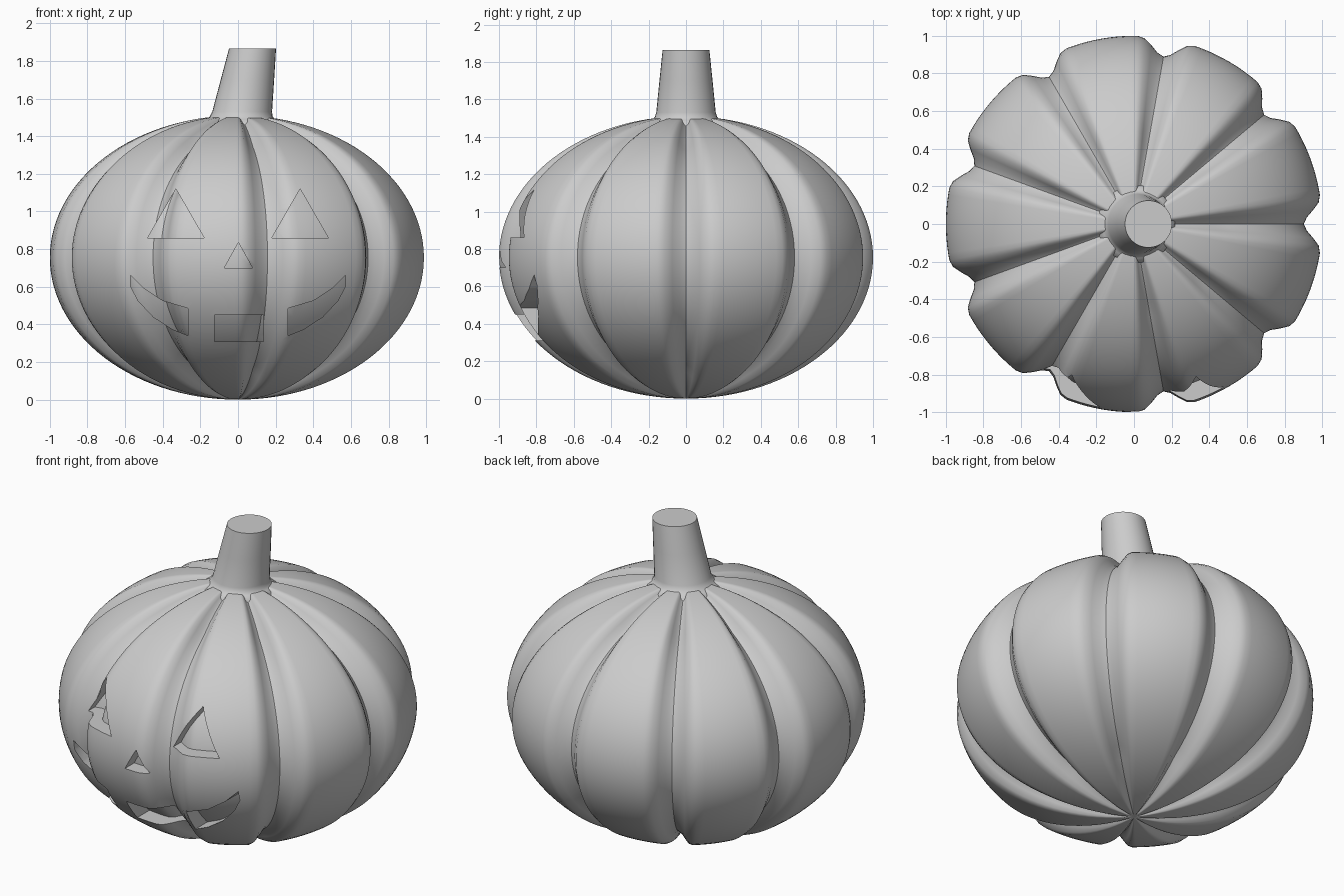
import bpy, bmesh, math

if "Cube" in bpy.data.objects:
    bpy.data.objects.remove(bpy.data.objects["Cube"])

LOBES = 9
HALF = 0.755      # half height of the body, also its centre height

skin = bpy.data.materials.new("plain grey")
skin.diffuse_color = (0.6, 0.6, 0.6, 1)
skin.use_nodes = True
skin.node_tree.nodes["Principled BSDF"].inputs["Base Color"].default_value = skin.diffuse_color


def finish(name, bm, angle=40):
    bmesh.ops.recalc_face_normals(bm, faces=bm.faces)
    me = bpy.data.meshes.new(name)
    bm.to_mesh(me)
    bm.free()
    ob = bpy.data.objects.new(name, me)
    bpy.context.collection.objects.link(ob)
    me.materials.append(skin)
    return ob


def smooth(ob, angle):
    bpy.ops.object.select_all(action='DESELECT')
    bpy.context.view_layer.objects.active = ob
    ob.select_set(True)
    bpy.ops.object.shade_smooth_by_angle(angle=math.radians(angle))


def bridge(bm, rings):
    for a, b in zip(rings, rings[1:]):
        n = len(a)
        for i in range(n):
            j = (i + 1) % n
            bm.faces.new((a[i], a[j], b[j], b[i]))


def ribbed_body(name, scale):
    """Flattened globe with narrow rounded grooves running pole to pole."""
    bm = bmesh.new()
    rings, rows, cols = [], 60, LOBES * 18
    for k in range(1, rows):
        t = math.pi * k / rows
        r, h = math.sin(t), -math.cos(t)
        ring = []
        for i in range(cols):
            a = 2 * math.pi * i / cols
            step = 360 / LOBES
            d = math.degrees(a) % step
            d = min(d, step - d)
            u = min(1, d / 8.5)
            groove = 1 - u * u * (3 - 2 * u)
            s = scale * (1 - 0.097 * groove * min(1, r / 0.5))
            ring.append(bm.verts.new((r * s * math.cos(a), r * s * math.sin(a),
                                      HALF + HALF * h * s)))
        rings.append(ring)
    bridge(bm, rings)
    for ring, h in ((rings[0], -1), (rings[-1], 1)):
        pole = bm.verts.new((0, 0, HALF + HALF * h * scale))
        for i in range(cols):
            bm.faces.new((ring[i], ring[(i + 1) % cols], pole))
    return finish(name, bm)


def cut(ob, tool):
    mod = ob.modifiers.new("cut", 'BOOLEAN')
    mod.operation = 'DIFFERENCE'
    mod.solver = 'EXACT'
    mod.object = tool
    bpy.context.view_layer.objects.active = ob
    bpy.ops.object.modifier_apply(modifier=mod.name)


# Carved face outlines in x, z
eye = [(0.18, 0.86), (0.48, 0.86), (0.33, 1.12)]
nose = [(-0.073, 0.70), (0.077, 0.70), (0.002, 0.835)]
grin = [(0.265, 0.34), (0.35, 0.375), (0.45, 0.44), (0.53, 0.525), (0.57, 0.60),
        (0.57, 0.66), (0.50, 0.59), (0.40, 0.525), (0.265, 0.485)]
tooth = [(-0.125, 0.31), (0.135, 0.31), (0.135, 0.45), (-0.125, 0.45)]


def mirrored(shape):
    return [(-x, z) for x, z in reversed(shape)]


# Cutter prisms, trimmed by a smaller body so the recess has an even depth
bm = bmesh.new()
for shape in (eye, mirrored(eye), nose, grin, mirrored(grin), tooth):
    front = [bm.verts.new((x, -1.2, z)) for x, z in shape]
    back = [bm.verts.new((x, -0.4, z)) for x, z in shape]
    bm.faces.new(front)
    bm.faces.new(back[::-1])
    bridge(bm, [front, back])
cutter = finish("face_cutter", bm)
core = ribbed_body("inner_core", 0.91)
cut(cutter, core)

# Pumpkin body with the carved face
body = ribbed_body("pumpkin_body", 1.0)
cut(body, cutter)
smooth(body, 40)
for helper in (core, cutter):
    bpy.data.objects.remove(helper)

# Leaning tapered stem with a flared foot: height, centre x, radius
levels = [(1.42, 0.010, 0.215), (1.475, 0.012, 0.205), (1.49, 0.014, 0.182),
          (1.505, 0.017, 0.167), (1.53, 0.022, 0.159), (1.70, 0.050, 0.142),
          (1.865, 0.077, 0.125)]
bm = bmesh.new()
rings = []
for z, cx, r in levels:
    rings.append([bm.verts.new((cx + r * math.cos(i * math.pi / 16),
                                r * math.sin(i * math.pi / 16), z)) for i in range(32)])
bridge(bm, rings)
bm.faces.new(rings[0][::-1])
bm.faces.new(rings[-1])
stem = finish("stem", bm)
smooth(stem, 50)
